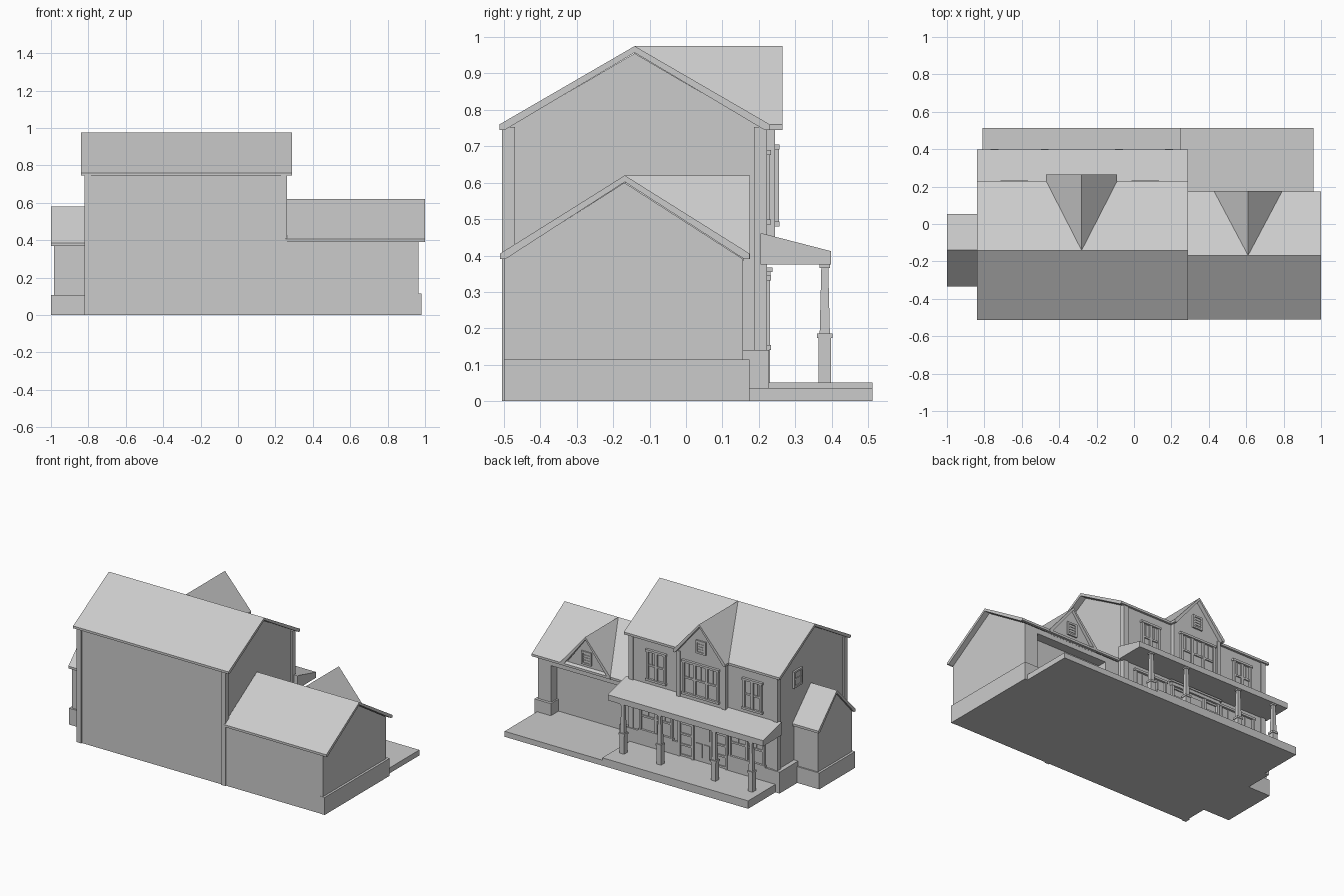
import bpy, bmesh
from mathutils import Vector

grey = bpy.data.materials.new("plain grey")
grey.diffuse_color = (0.6, 0.6, 0.6, 1)


def finish(name, bm):
    bmesh.ops.recalc_face_normals(bm, faces=bm.faces[:])
    me = bpy.data.meshes.new(name)
    bm.to_mesh(me)
    bm.free()
    me.materials.append(grey)
    ob = bpy.data.objects.new(name, me)
    bpy.context.collection.objects.link(ob)
    return ob


def boxes(name, *specs):
    """One object from boxes given as x0, x1, y0, y1, z0, z1."""
    bm = bmesh.new()
    for x0, x1, y0, y1, z0, z1 in specs:
        vs = bmesh.ops.create_cube(bm, size=1)["verts"]
        for v in vs:
            v.co = Vector((x1 if v.co.x > 0 else x0,
                           y1 if v.co.y > 0 else y0,
                           z1 if v.co.z > 0 else z0))
    return finish(name, bm)


def prism(name, axis, a, b, pts):
    """Extrude a (u, z) profile along x or y."""
    bm = bmesh.new()
    rings = [[bm.verts.new((t, u, z) if axis == "x" else (u, t, z)) for u, z in pts] for t in (a, b)]
    bm.faces.new(rings[0])
    bm.faces.new(rings[1][::-1])
    n = len(pts)
    for i in range(n):
        j = (i + 1) % n
        bm.faces.new((rings[0][i], rings[0][j], rings[1][j], rings[1][i]))
    return finish(name, bm)


def gable_roof(name, axis, a, b, c, h, ze, zr, t=0.015):
    prism(name, axis, a, b, [
        (c - h, ze - t), (c - h, ze), (c, zr), (c + h, ze), (c + h, ze - t),
        (c + h - t, ze - t), (c, zr - 0.018), (c - h + t, ze - t)])


def gable_body(name, axis, a, b, c, h, z0, ze, zr):
    prism(name, axis, a, b, [(c - h, z0), (c + h, z0), (c + h, ze), (c, zr), (c - h, ze)])


def window(name, cx, y, z0, z1, half, sashes=1, f=0.014):
    """Framed window on a wall facing +y, split into sashes with bars."""
    x0, x1 = cx - half, cx + half
    zm = (z0 + z1) / 2
    parts = [(x0, x1, y - 0.01, y + 0.003, z0, z1),
             (x0, x0 + f, y - 0.01, y + 0.015, z0, z1), (x1 - f, x1, y - 0.01, y + 0.015, z0, z1),
             (x0 - 0.006, x1 + 0.006, y - 0.01, y + 0.017, z0, z0 + f),
             (x0 - 0.006, x1 + 0.006, y - 0.01, y + 0.017, z1 - f, z1),
             (x0, x1, y - 0.01, y + 0.010, zm - 0.006, zm + 0.006)]
    w = (x1 - x0) / sashes
    for i in range(sashes):
        m = x0 + w * (i + 0.5)
        parts.append((m - 0.003, m + 0.003, y - 0.01, y + 0.007, zm, z1))
        if i:
            e = x0 + w * i
            parts.append((e - 0.009, e + 0.009, y - 0.01, y + 0.013, z0, z1))
    boxes(name, *parts)


def vent(name, cx, y, cz):
    parts = [(cx - 0.035, cx + 0.035, y - 0.01, y + 0.004, cz - 0.042, cz + 0.042)]
    for s in (-1, 1):
        parts.append((cx + s * 0.03 - 0.006, cx + s * 0.03 + 0.006, y - 0.01, y + 0.010, cz - 0.042, cz + 0.042))
        parts.append((cx - 0.036, cx + 0.036, y - 0.01, y + 0.010, cz + s * 0.037 - 0.006, cz + s * 0.037 + 0.006))
    for i in (-1, 0, 1):
        parts.append((cx - 0.03, cx + 0.03, y - 0.01, y + 0.007, cz + i * 0.017 - 0.003, cz + i * 0.017 + 0.003))
    boxes(name, *parts)


# Main house
gable_body("main_walls", "x", -0.81, 0.25, -0.141, 0.357, 0, 0.746, 0.955)
gable_roof("main_roof", "x", -0.84, 0.29, -0.141, 0.371, 0.76, 0.975)
boxes("corner_boards", *[(x, x + 0.033, y, y + 0.035, 0, 0.753)
                         for x in (-0.82, 0.229) for y in (-0.505, 0.187)])
boxes("main_plinth", (-0.84, -0.80, 0.0, 0.228, 0, 0.14),
      (-0.84, -0.46, 0.156, 0.228, 0, 0.14), (-0.10, 0.275, 0.156, 0.228, 0, 0.14))

# Projecting bay with its cross gable
BX = -0.28
gable_body("bay_walls", "y", 0.0, 0.24, BX, 0.172, 0.40, 0.748, 0.955)
gable_roof("bay_roof", "y", -0.141, 0.265, BX, 0.19, 0.76, 0.975)
boxes("bay_trim", (-0.458, -0.433, 0.2, 0.245, 0.40, 0.75), (-0.127, -0.102, 0.2, 0.245, 0.40, 0.75))
window("bay_window", BX, 0.24, 0.48, 0.705, 0.13, 3)
vent("bay_vent", BX, 0.24, 0.815)

# Upper and lower windows
for label, x in (("left", -0.64), ("right", 0.06)):
    window("upper_window_" + label, x, 0.216, 0.485, 0.69, 0.068, 2)
window("lower_window_left", -0.60, 0.216, 0.14, 0.345, 0.13, 2)
window("lower_window_right", 0.06, 0.216, 0.14, 0.345, 0.12, 2)
boxes("side_window", (-0.815, -0.80, -0.04, 0.05, 0.615, 0.725),
      (-0.822, -0.80, -0.04, -0.029, 0.615, 0.725), (-0.822, -0.80, 0.039, 0.05, 0.615, 0.725),
      (-0.822, -0.80, -0.04, 0.05, 0.615, 0.627), (-0.822, -0.80, -0.04, 0.05, 0.713, 0.725),
      (-0.819, -0.80, -0.04, 0.05, 0.666, 0.674))

# Front door with sidelights
boxes("door", (-0.345, -0.215, 0.2, 0.220, 0.05, 0.335),
      (-0.33, -0.287, 0.2, 0.226, 0.08, 0.17), (-0.273, -0.23, 0.2, 0.226, 0.08, 0.17),
      (-0.33, -0.23, 0.2, 0.226, 0.20, 0.31))
boxes("door_frame", (-0.465, -0.095, 0.2, 0.232, 0.335, 0.355), (-0.475, -0.085, 0.2, 0.238, 0.355, 0.367),
      *[(x, x + 0.016, 0.2, 0.230, 0.05, 0.335) for x in (-0.46, -0.361, -0.215, -0.116)])
boxes("sidelights", *[(x, x + 0.083, 0.2, 0.224, z - 0.006, z + 0.006)
                      for x in (-0.444, -0.199) for z in (0.06, 0.13, 0.2, 0.27, 0.325)])

# Porch: slab, roof and tapered posts
boxes("porch_slab", (-0.81, 0.25, 0.18, 0.512, 0, 0.052))
prism("porch_roof", "x", -0.84, 0.29, [(0.205, 0.375), (0.398, 0.375), (0.398, 0.412), (0.212, 0.46), (0.205, 0.46)])
for i, d in enumerate((-0.465, -0.197, 0.2, 0.468)):
    x, y = BX + d, 0.381
    boxes("post_base_%d" % i, (x - 0.017, x + 0.017, y - 0.017, y + 0.017, 0.05, 0.175),
          (x - 0.021, x + 0.021, y - 0.021, y + 0.021, 0.173, 0.186),
          (x - 0.014, x + 0.014, y - 0.014, y + 0.014, 0.366, 0.377))
    shaft = boxes("post_shaft_%d" % i, (x - 0.014, x + 0.014, y - 0.014, y + 0.014, 0.186, 0.368))
    for v in shaft.data.vertices:
        if v.co.z > 0.3:
            v.co.x = x + (v.co.x - x) * 0.68
            v.co.y = y + (v.co.y - y) * 0.68

# Garage wing with a recessed opening and a cross gable
prism("garage_walls", "x", 0.25, 0.965, [
    (-0.498, 0), (0.095, 0), (0.095, 0.355), (0.157, 0.355), (0.157, 0.39), (-0.169, 0.6), (-0.498, 0.39)])
boxes("garage_piers", (0.25, 0.35, 0.095, 0.157, 0, 0.355), (0.87, 0.965, 0.095, 0.157, 0, 0.355))
boxes("garage_plinth", (0.95, 0.98, -0.5, 0.175, 0, 0.115), (0.86, 0.98, 0.095, 0.175, 0, 0.115),
      (0.25, 0.36, 0.095, 0.175, 0, 0.115))
gable_roof("garage_roof", "x", 0.255, 1.0, -0.168, 0.343, 0.405, 0.62)
GX = 0.61
prism("garage_gable_wall", "y", -0.05, 0.158, [(GX - 0.165, 0.385), (GX + 0.165, 0.385), (GX, 0.603)])
gable_roof("garage_gable_roof", "y", -0.168, 0.176, GX, 0.182, 0.405, 0.62)
vent("garage_vent", GX, 0.157, 0.475)
boxes("driveway_slab", (0.25, 0.96, 0.09, 0.512, 0, 0.036))

# Small side wing
gable_body("side_wing_walls", "x", -0.985, -0.80, -0.14, 0.176, 0, 0.372, 0.565)
gable_roof("side_wing_roof", "x", -1.0, -0.80, -0.14, 0.193, 0.385, 0.58)
boxes("side_wing_plinth", (-1.0, -0.80, -0.328, 0.045, 0, 0.107))
